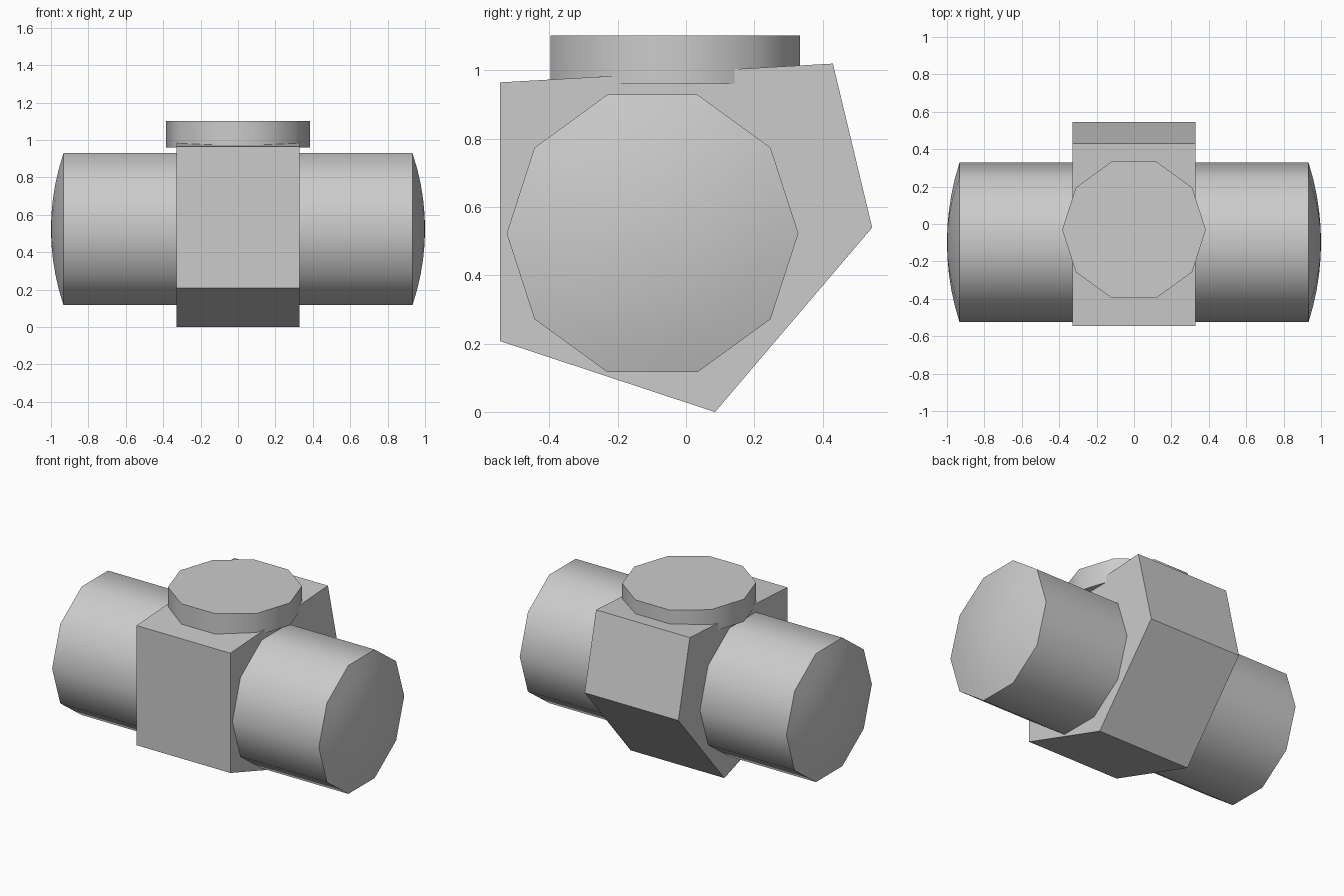
import bpy, bmesh, math

if "Cube" in bpy.data.objects:
    bpy.data.objects.remove(bpy.data.objects["Cube"])


def finish(name, bm, smooth):
    bmesh.ops.recalc_face_normals(bm, faces=bm.faces)
    mesh = bpy.data.meshes.new(name)
    bm.to_mesh(mesh)
    bm.free()
    obj = bpy.data.objects.new(name, mesh)
    bpy.context.collection.objects.link(obj)
    if smooth:
        bpy.ops.object.select_all(action='DESELECT')
        obj.select_set(True)
        bpy.context.view_layer.objects.active = obj
        bpy.ops.object.shade_smooth_by_angle(angle=math.radians(40))
    return obj


def lathe(name, profile, place, sides=10):
    """Revolve (radius, height) points; place maps (u, v, height) to xyz."""
    bm = bmesh.new()
    rings = []
    for r, h in profile:
        count = sides if r > 0 else 1
        rings.append([bm.verts.new(place(r * math.cos(math.tau * i / sides),
                                         r * math.sin(math.tau * i / sides), h))
                      for i in range(count)])
    for a, b in zip(rings, rings[1:]):
        for i in range(sides):
            j = (i + 1) % sides
            quad = [a[i % len(a)], a[j % len(a)], b[j % len(b)], b[i % len(b)]]
            bm.faces.new(list(dict.fromkeys(quad)))
    for ring in (rings[0], rings[-1]):
        if len(ring) > 1:
            bm.faces.new(ring)
    return finish(name, bm, True)


# Five-sided centre block, extruded along x
outline = [(-0.545, 0.965), (-0.545, 0.208), (0.085, 0.0), (0.545, 0.54), (0.43, 1.02)]
bm = bmesh.new()
face = bm.faces.new([bm.verts.new((-0.328, y, z)) for y, z in outline])
ext = bmesh.ops.extrude_face_region(bm, geom=[face], use_keep_orig=True)
bmesh.ops.translate(bm, vec=(0.656, 0, 0),
                    verts=[v for v in ext["geom"] if isinstance(v, bmesh.types.BMVert)])
finish("centre_block", bm, False)

# Ten-sided cross barrel with shallow domed ends
R, BODY, DOME, STEPS = 0.427, 0.933, 0.067, 5
sphere = (R * R + DOME * DOME) / (2 * DOME)
half = []
for k in range(STEPS + 1):
    r = R * (1 - k / STEPS)
    half.append((r, BODY + DOME - sphere + math.sqrt(sphere ** 2 - r * r)))
profile = [(r, -h) for r, h in reversed(half)] + half
lathe("cross_barrel", profile, lambda u, v, h: (h, u - 0.098, v + 0.523))

# Ten-sided disc on top
lathe("top_disc", [(0.384, 0.96), (0.384, 1.102)], lambda u, v, h: (u, v - 0.031, h))
